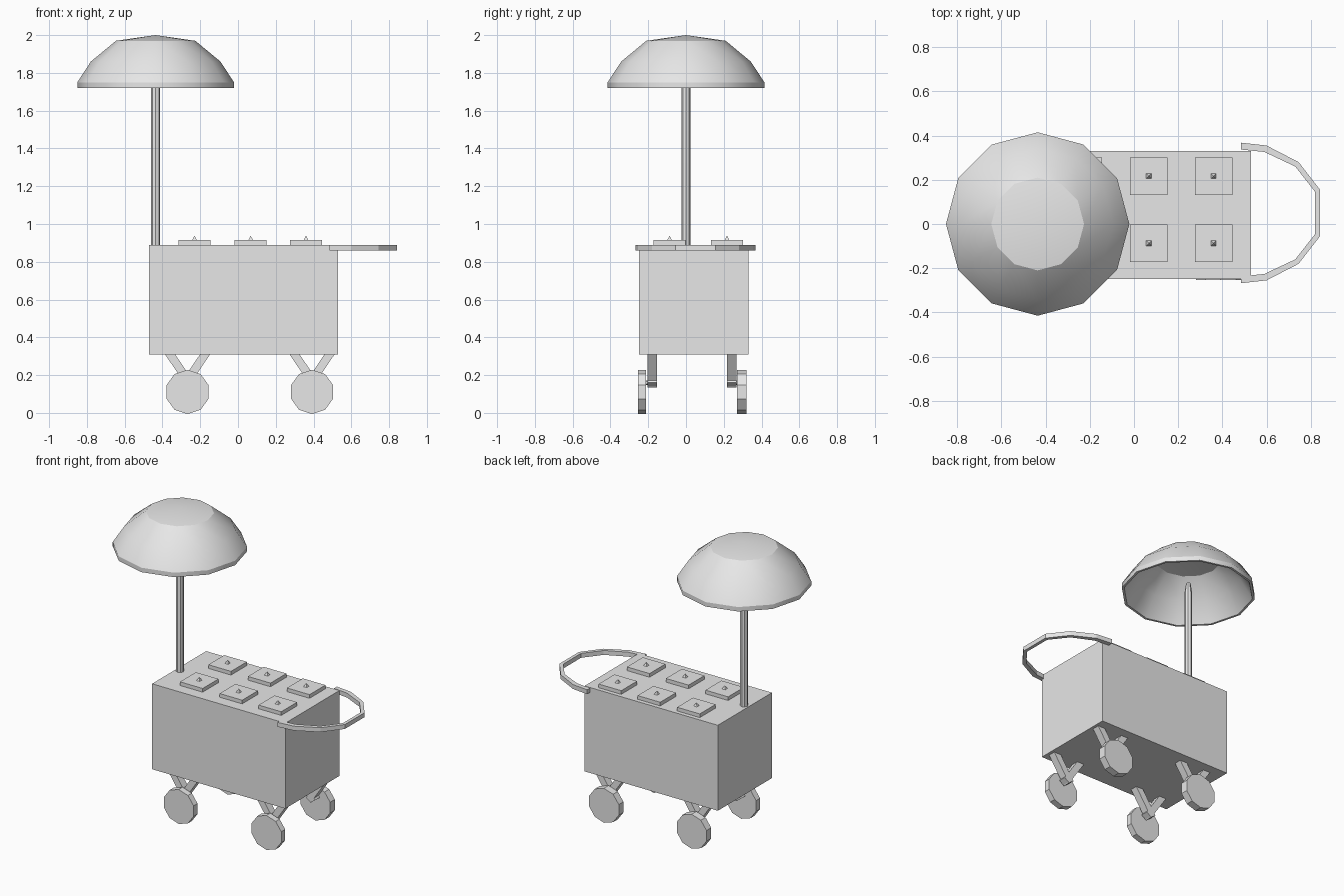
import bpy, bmesh, math
from mathutils import Matrix, Vector

old = bpy.data.objects.get("Cube")
if old:
    bpy.data.objects.remove(old, do_unlink=True)

GREY = (0.8, 0.8, 0.8, 1)
grey = bpy.data.materials.new("plain grey")
grey.use_nodes = True
grey.diffuse_color = GREY
grey.node_tree.nodes["Principled BSDF"].inputs["Base Color"].default_value = GREY


def finish(name, bm, smooth=None):
    bmesh.ops.recalc_face_normals(bm, faces=bm.faces)
    mesh = bpy.data.meshes.new(name)
    bm.to_mesh(mesh)
    bm.free()
    mesh.materials.append(grey)
    obj = bpy.data.objects.new(name, mesh)
    bpy.context.collection.objects.link(obj)
    if smooth:
        bpy.ops.object.select_all(action='DESELECT')
        obj.select_set(True)
        bpy.context.view_layer.objects.active = obj
        bpy.ops.object.shade_smooth_by_angle(angle=math.radians(smooth))
    return obj


def box(name, centre, size, tilt=0):
    bm = bmesh.new()
    bmesh.ops.create_cube(bm, size=1, matrix=Matrix.Translation(centre)
                          @ Matrix.Rotation(tilt, 4, 'Y') @ Matrix.Diagonal((*size, 1)))
    return finish(name, bm)


def cylinder(name, start, end, r1, r2, sides, spin=0, smooth=None):
    start, end = Vector(start), Vector(end)
    axis = end - start
    turn = Matrix.Rotation(-math.pi / 2, 4, 'X') if abs(axis.y) > abs(axis.z) else Matrix()
    bm = bmesh.new()
    bmesh.ops.create_cone(bm, cap_ends=True, segments=sides, radius1=r1, radius2=r2,
                          depth=axis.length, matrix=Matrix.Translation((start + end) / 2)
                          @ turn @ Matrix.Rotation(spin, 4, 'Z'))
    return finish(name, bm, smooth)


def lathe(name, profile, sides, centre, smooth):
    bm = bmesh.new()
    verts = [bm.verts.new((r, 0, z)) for r, z in profile]
    edges = [bm.edges.new(pair) for pair in zip(verts, verts[1:])]
    bmesh.ops.spin(bm, geom=verts + edges, cent=(0, 0, 0), axis=(0, 0, 1),
                   angle=math.tau, steps=sides, use_merge=True)
    bmesh.ops.remove_doubles(bm, verts=bm.verts, dist=0.0005)
    bmesh.ops.translate(bm, verts=bm.verts, vec=centre)
    return finish(name, bm, smooth)


# Cart body
MID_Y = 0.04
box("cart_body", (0.03, MID_Y, 0.6), (1.0, 0.58, 0.58))

# Lids with pointed knobs
for x in (-0.23, 0.067, 0.36):
    for y in (-0.087, 0.217):
        box("lid", (x, y, 0.9), (0.17, 0.17, 0.03))
        cylinder("lid_knob", (x, y, 0.914), (x, y, 0.938), 0.018, 0.0, 4, math.pi / 4)

# Push handle: flat band swept around half an outline, mirrored about its middle
outer = [(0.485, 0.318), (0.6, 0.305), (0.745, 0.23), (0.842, 0.105)]
inner = [(0.485, 0.287), (0.59, 0.276), (0.73, 0.21), (0.82, 0.095)]
bm = bmesh.new()
rows = []
for (ox, oy), (ix, iy) in zip(outer + outer[::-1], inner + inner[::-1]):
    side = 1 if len(rows) < len(outer) else -1
    rows.append([bm.verts.new((x, 0.05 + side * y, z)) for x, y, z in
                 ((ox, oy, 0.86), (ox, oy, 0.89), (ix, iy, 0.89), (ix, iy, 0.86))])
for a, b in zip(rows, rows[1:]):
    for k in range(4):
        n = (k + 1) % 4
        bm.faces.new((a[k], a[n], b[n], b[k]))
bm.faces.new(rows[0])
bm.faces.new(rows[-1])
finish("push_handle", bm)

# Wheels, axles and crossed struts
TILT = math.radians(34)
for x in (-0.267, 0.392):
    for wheel_out, wheel_in, strut_y in ((-0.254, -0.212, -0.179), (0.32, 0.27, 0.242)):
        cylinder("wheel", (x, wheel_out, 0.111), (x, wheel_in, 0.111), 0.117, 0.117, 10)
        cylinder("axle", (x, wheel_in, 0.16), (x, strut_y, 0.16), 0.012, 0.012, 6)
        for s in (-1, 1):
            box("wheel_strut", (x + s * 0.042, strut_y, 0.235), (0.044, 0.05, 0.21), s * TILT)

# Parasol pole with a tapered tip
PX = -0.436
lathe("parasol_pole", [(0, 0.87), (0.024, 0.87), (0.024, 1.72), (0.014, 1.79), (0, 1.79)],
      8, (PX, 0, 0), 30)

# Parasol canopy: a thin hollow dome
shell = [(0, 2.0), (0.21, 1.97), (0.343, 1.86), (0.415, 1.75), (0.415, 1.72),
         (0.4, 1.72), (0.325, 1.85), (0.2, 1.955), (0, 1.98)]
lathe("parasol_canopy", shell, 12, (PX, 0, 0), 30.5)
